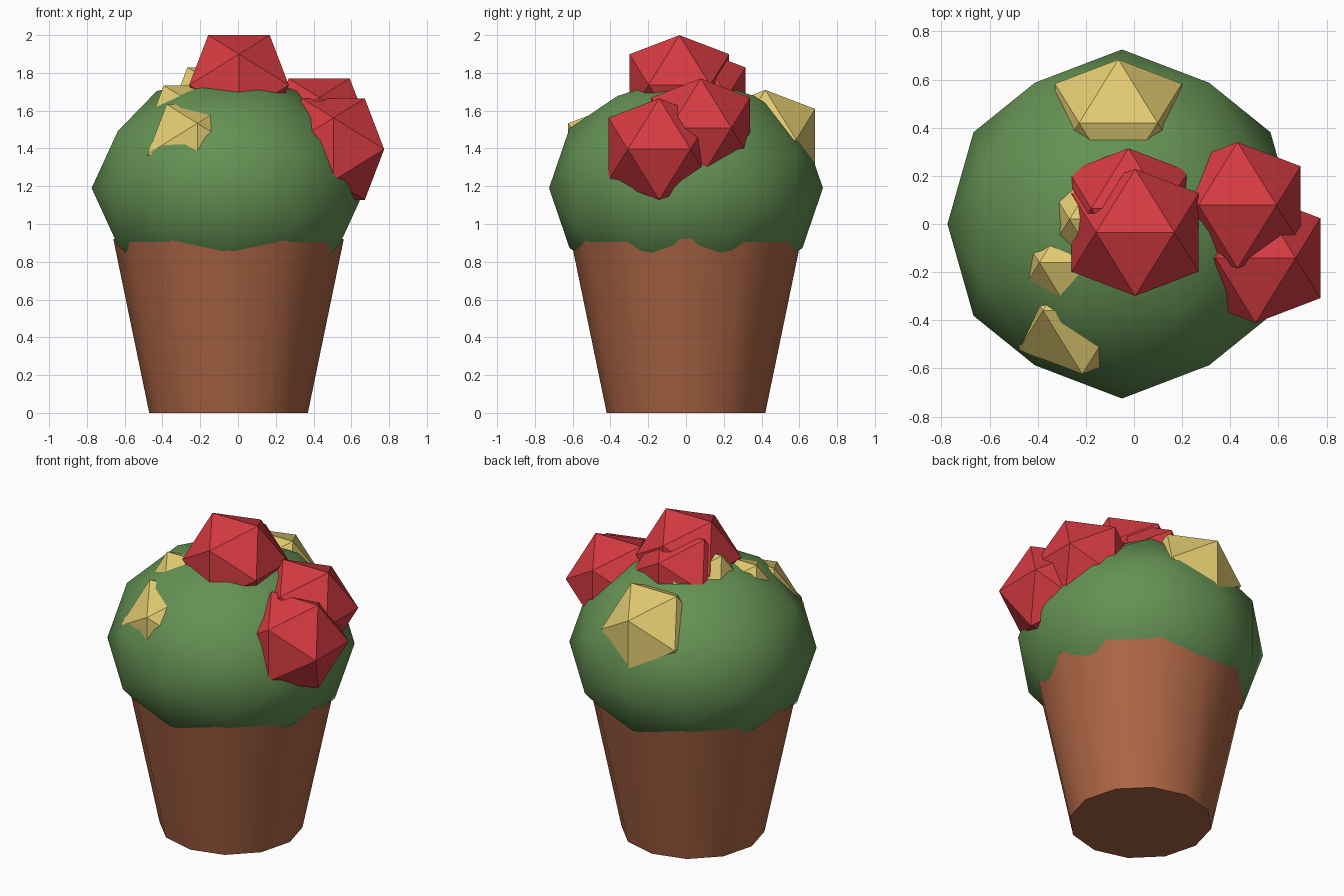
import bpy, bmesh, math
from itertools import combinations
from mathutils import Vector

if "Cube" in bpy.data.objects:
    bpy.data.objects.remove(bpy.data.objects["Cube"])


def material(name, srgb):
    m = bpy.data.materials.new(name)
    lin = [((c / 255 + 0.055) / 1.055) ** 2.4 for c in srgb]
    m.diffuse_color = (*lin, 1)
    m.use_nodes = True
    m.node_tree.nodes["Principled BSDF"].inputs["Base Color"].default_value = m.diffuse_color
    return m


TERRACOTTA = material("terracotta", (172, 101, 69))
GREEN = material("leaf_green", (100, 145, 83))
RED = material("flower_red", (214, 59, 65))
GOLD = material("flower_gold", (226, 204, 113))


def finish(name, bm, mat, smooth):
    bmesh.ops.recalc_face_normals(bm, faces=bm.faces)
    mesh = bpy.data.meshes.new(name)
    bm.to_mesh(mesh)
    bm.free()
    mesh.materials.append(mat)
    ob = bpy.data.objects.new(name, mesh)
    bpy.context.collection.objects.link(ob)
    if smooth:
        bpy.ops.object.select_all(action='DESELECT')
        ob.select_set(True)
        bpy.context.view_layer.objects.active = ob
        bpy.ops.object.shade_smooth_by_angle(angle=math.radians(50))
    return ob


def icosahedron_points():
    """Twelve unit corners, with an edge lying along x at the top."""
    a, b = Vector((0.8507, 0.5257)).normalized()
    pts = []
    for s in (-1, 1):
        for t in (-1, 1):
            pts += [Vector((s * a, t * b, 0)), Vector((0, s * a, t * b)),
                    Vector((t * b, 0, s * a))]
    return pts


def ball(name, center, scale, mat, divided=False, smooth=False):
    pts = icosahedron_points()
    if divided:
        pts += [(p + q).normalized() for p, q in combinations(pts, 2)
                if (p - q).length < 1.1]
    bm = bmesh.new()
    for p in pts:
        bm.verts.new([c + v * s for c, v, s in zip(center, p, scale)])
    bmesh.ops.convex_hull(bm, input=bm.verts)
    return finish(name, bm, mat, smooth)


# Tapered pot
bm = bmesh.new()
bmesh.ops.create_cone(bm, cap_ends=True, segments=12, radius1=0.42,
                      radius2=0.61, depth=0.92)
bmesh.ops.translate(bm, verts=bm.verts, vec=(-0.05, 0, 0.46))
finish("pot", bm, TERRACOTTA, True)

# Squashed round plant
ball("plant", (-0.05, 0, 1.19), (0.725, 0.725, 0.603), GREEN, True, True)

# Red flowers: x, y, z, radius
for i, (x, y, z, r) in enumerate([(0.005, -0.035, 1.736, 0.31),
                                  (-0.023, 0.065, 1.675, 0.293),
                                  (0.43, 0.078, 1.508, 0.308),
                                  (0.505, -0.142, 1.396, 0.316)]):
    ball(f"red_flower_{i + 1}", (x, y, z), (r, r, r), RED)

# Gold flowers, mostly sunk into the plant
for i, (x, y, z, r) in enumerate([(-0.065, 0.42, 1.446, 0.31),
                                  (-0.215, -0.36, 1.37, 0.31),
                                  (-0.23, -0.16, 1.47, 0.31),
                                  (-0.105, 0.02, 1.566, 0.31)]):
    ball(f"gold_flower_{i + 1}", (x, y, z), (r, r, r), GOLD)
